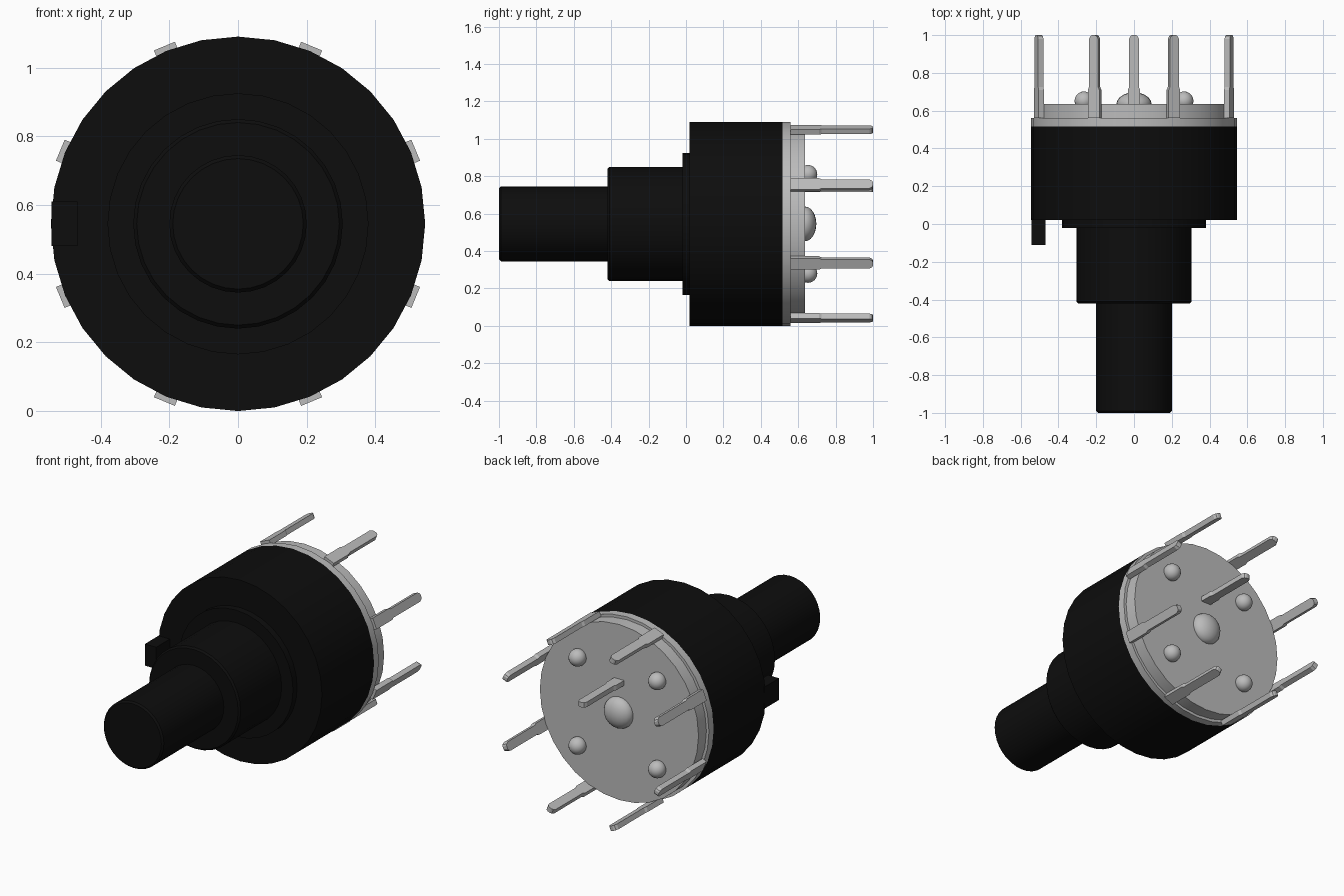
import bpy, bmesh, math
from mathutils import Matrix, Vector

old = bpy.data.objects.get("Cube")
if old:
    bpy.data.objects.remove(old, do_unlink=True)

AXIS_Z = 0.545


def material(name, value, rough):
    m = bpy.data.materials.new(name)
    m.use_nodes = True
    colour = (value, value, value, 1)
    m.diffuse_color = colour
    bsdf = m.node_tree.nodes["Principled BSDF"]
    bsdf.inputs["Base Color"].default_value = colour
    bsdf.inputs["Roughness"].default_value = rough
    return m


black = material("black plastic", 0.004, 0.6)
metal = material("grey metal", 0.5, 0.5)


def finish(name, bm, mat, matrix=Matrix(), smooth=True):
    bmesh.ops.recalc_face_normals(bm, faces=bm.faces)
    mesh = bpy.data.meshes.new(name)
    bm.to_mesh(mesh)
    bm.free()
    mesh.transform(matrix)
    mesh.materials.append(mat)
    ob = bpy.data.objects.new(name, mesh)
    ob.location.z = AXIS_Z
    bpy.context.collection.objects.link(ob)
    if smooth:
        bpy.ops.object.select_all(action="DESELECT")
        ob.select_set(True)
        bpy.context.view_layer.objects.active = ob
        bpy.ops.object.shade_smooth_by_angle(angle=math.radians(35))
    return ob


def lathe(name, profile, mat, sides=32):
    """Closed turned part around the y axis from (radius, y) points."""
    bm = bmesh.new()
    rings = []
    for r, y in profile:
        rings.append([bm.verts.new((r * math.sin(i * math.tau / sides), y,
                                    r * math.cos(i * math.tau / sides)))
                      for i in range(sides)])
    for a, b in zip(rings, rings[1:]):
        for i in range(sides):
            j = (i + 1) % sides
            bm.faces.new((a[i], a[j], b[j], b[i]))
    bm.faces.new(rings[0])
    bm.faces.new(rings[-1])
    return finish(name, bm, mat)


def pin(name, radius, angle):
    """Flat terminal with a wide root and a rounded tip."""
    half = [(0.033, 0.56), (0.033, 0.71), (0.026, 0.725),
            (0.026, 0.98), (0.018, 0.995), (0.008, 1.0)]
    outline = half + [(-x, y) for x, y in reversed(half)]
    bm = bmesh.new()
    face = bm.faces.new([bm.verts.new((x, y, radius)) for x, y in outline])
    grown = bmesh.ops.extrude_face_region(bm, geom=[face])
    bmesh.ops.translate(bm, vec=(0, 0, 0.03), verts=[
        v for v in grown["geom"] if isinstance(v, bmesh.types.BMVert)])
    finish(name, bm, metal, Matrix.Rotation(angle, 4, "Y"), smooth=False)


def dome(name, x, y, z, size):
    bm = bmesh.new()
    bmesh.ops.create_uvsphere(bm, u_segments=20, v_segments=12, radius=1)
    place = Matrix.Translation((x, y, z)) @ Matrix.Diagonal((*size, 1))
    finish(name, bm, metal, place)


# Plastic housing, front boss, collar and shaft
lathe("housing", [(0.545, 0.02), (0.545, 0.515)], black)
lathe("front_boss", [(0.38, -0.02), (0.38, 0.03)], black)
lathe("collar", [(0.295, -0.42), (0.305, -0.41), (0.305, 0)], black)
lathe("shaft", [(0.19, -1.0), (0.2, -0.99), (0.2, -0.4)], black)

# Locating key at the rim
bm = bmesh.new()
bmesh.ops.create_cube(bm, size=1)
finish("locating_key", bm, black,
       Matrix.Translation((-0.505, -0.04, 0)) @ Matrix.Diagonal((0.075, 0.14, 0.13, 1)),
       smooth=False)

# Metal rim and back plate
lathe("metal_rim", [(0.545, 0.515), (0.545, 0.56)], metal)
lathe("back_plate", [(0.528, 0.55), (0.528, 0.635)], metal)

# Rivets on the back plate
dome("centre_rivet", 0, 0.635, 0, (0.093, 0.062, 0.093))
for x in (-0.265, 0.265):
    for z in (-0.265, 0.265):
        dome("small_rivet", x, 0.652, z, (0.05, 0.05, 0.05))

# Ring of terminals plus the inner common terminal
for k in range(8):
    pin("outer_terminal", 0.53, (k + 0.5) * math.tau / 8)
pin("common_terminal", 0.17, 0)
